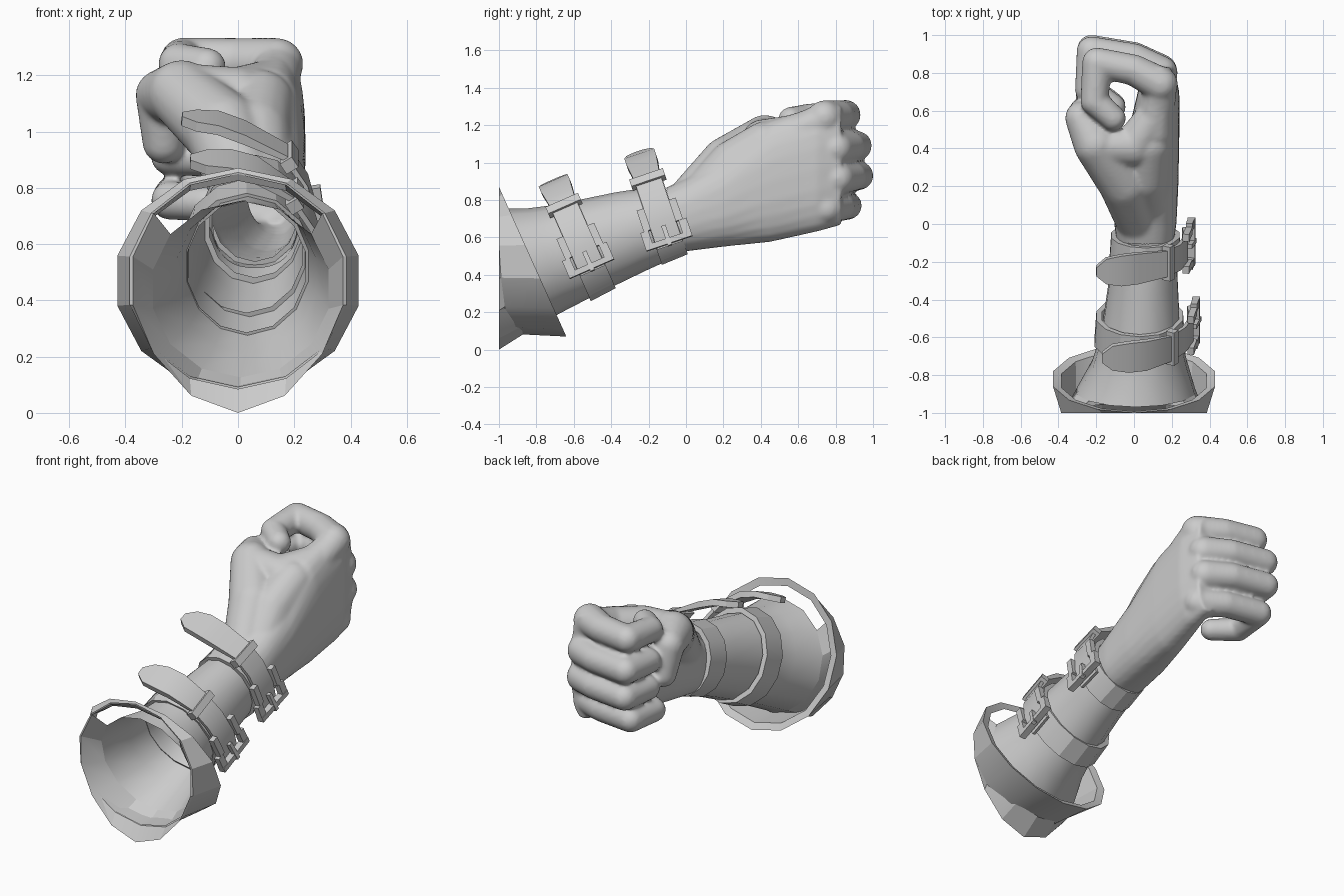
import bpy, bmesh, math
from mathutils import Vector, Matrix

if "Cube" in bpy.data.objects:
    bpy.data.objects.remove(bpy.data.objects["Cube"])

N = 14
ANG = [-math.pi / 2 + 2 * math.pi * i / N for i in range(N)]


def finish(name, bm, angle=35):
    bmesh.ops.recalc_face_normals(bm, faces=bm.faces)
    me = bpy.data.meshes.new(name)
    bm.to_mesh(me)
    bm.free()
    ob = bpy.data.objects.new(name, me)
    bpy.context.collection.objects.link(ob)
    bpy.ops.object.select_all(action='DESELECT')
    ob.select_set(True)
    bpy.context.view_layer.objects.active = ob
    if angle:
        bpy.ops.object.shade_smooth_by_angle(angle=math.radians(angle))
    return ob


def ring(c, up, hx, hh):
    """Ellipse around centre c, height axis up = (y, z)."""
    u = Vector((0, up[0], up[1])).normalized()
    return [Vector(c) + Vector((hx * math.cos(a), 0, 0)) + u * hh * math.sin(a) for a in ANG]


def loft(bm, loops, keep=lambda i: True):
    rows = [[bm.verts.new(p) for p in lp] for lp in loops]
    n = len(rows[0])
    for a, b in zip(rows, rows[1:]):
        for i in range(n):
            if keep(i):
                j = (i + 1) % n
                bm.faces.new((a[i], a[j], b[j], b[i]))
    return rows


# forearm sleeve, open at both ends
arm = [ring((.01, -.885, .44), (-.26, .97), .32, .325),
       ring((.03, -.74, .485), (-.36, .93), .255, .29),
       ring((.035, -.60, .53), (-.4, .92), .215, .265),
       ring((.05, -.30, .63), (-.36, .93), .185, .225),
       ring((.06, -.06, .70), (-.32, .95), .165, .19)]
bm = bmesh.new()
loft(bm, arm)
finish("forearm_sleeve", bm, 40)

# flared cuff: tilted rim, walls running back to the cut end
rim_out = ring((0, -.82, .47), (-.18, .40), .44, .439)
rim_in = ring((0, -.83, .465), (-.18, .40), .395, .395)
back = [Vector((.395 * math.cos(a), -1 + .05 * max(0, -math.sin(a)), .47 + .385 * math.sin(a))) for a in ANG]
bm = bmesh.new()
loft(bm, [back, rim_out, rim_in, [p * .985 + Vector((0, -.015, .007)) for p in back]])
finish("flared_cuff", bm, 25)

# turned hem with drooping lobe joining the cuff to the sleeve, open at the top
droop = [Vector((p.x * .97, -1, p.z - .085 * max(0, -math.sin(a)) ** 3)) for p, a in zip(back, ANG)]
bm = bmesh.new()
loft(bm, [back, droop, arm[0]], lambda i: math.sin(ANG[i] + math.pi / N) < .5)
finish("cuff_hem", bm, 25)

# hand: palm loft and finger capsules, fused and smoothed
bm = bmesh.new()
palm = []
for y, cx, hx, cz, hz in [(-.14, .06, .145, .68, .17), (0, .06, .165, .72, .195), (.2, .07, .165, .79, .24),
                          (.45, .10, .14, .90, .325), (.7, .13, .11, .965, .335), (.83, .13, .08, .985, .32)]:
    loop = []
    for k in range(24):
        c, s = math.cos(k * math.pi / 12), math.sin(k * math.pi / 12)
        loop.append(Vector((cx + hx * math.copysign(abs(c) ** .8, c), y, cz + hz * math.copysign(abs(s) ** .8, s))))
    palm.append(loop)
rows = loft(bm, palm)
bm.faces.new(rows[0])
bm.faces.new(rows[-1])


def limb(points):
    """Chain of tapered capsules, each the hull of two spheres."""
    for pair in zip(points, points[1:]):
        tmp = bmesh.new()
        for c, rad in pair:
            bmesh.ops.create_icosphere(tmp, subdivisions=3, radius=rad, matrix=Matrix.Translation(c))
        cos = [v.co.copy() for v in tmp.verts]
        tmp.clear()
        for c in cos:
            tmp.verts.new(c)
        bmesh.ops.convex_hull(tmp, input=list(tmp.verts))
        bmesh.ops.delete(tmp, geom=[v for v in tmp.verts if not v.link_faces], context='VERTS')
        me = bpy.data.meshes.new("capsule")
        tmp.to_mesh(me)
        tmp.free()
        bm.from_mesh(me)
        bpy.data.meshes.remove(me)


# index, middle, ring and little fingers: height, forward shift, radius
for z, dy, r in [(1.25, -.05, .087), (1.085, .01, .086), (.925, .02, .084), (.765, -.04, .082)]:
    dx = .03 if z > 1.2 else 0
    limb([((.14, .79 + dy, z - .01), r + .006), ((-.0, .865 + dy, z), r * .95), ((-.225 + dx, .905 + dy, z + .005), r * .92),
          ((-.24 + dx, .70 + dy, z - .01), r * .85), ((-.11, .61 + dy, z - .02), r * .78)])
# thumb and the web towards the index knuckle
limb([((.03, .0, .78), .12), ((-.05, .22, 1.0), .14), ((-.2, .42, 1.135), .12),
      ((-.275, .56, 1.13), .09), ((-.265, .60, .96), .075)])
limb([((-.16, .41, 1.14), .10), ((.0, .41, 1.12), .11), ((.125, .60, 1.17), .09), ((.14, .74, 1.23), .09)])
limb([((.08, .05, .78), .12), ((.06, .25, .99), .13), ((.08, .42, 1.1), .12)])
hand = finish("hand", bm, 0)
m = hand.modifiers.new("fuse", 'REMESH')
m.mode, m.voxel_size = 'VOXEL', .012
m = hand.modifiers.new("soften", 'SMOOTH')
m.factor, m.iterations = .5, 8
fused = bpy.data.meshes.new_from_object(hand.evaluated_get(bpy.context.evaluated_depsgraph_get()))
hand.modifiers.clear()
bm = bmesh.new()
bm.from_mesh(fused)
bmesh.ops.delete(bm, geom=[v for v in bm.verts if v.co.y < -.11], context='VERTS')
bm.to_mesh(hand.data)
bm.free()
hand.data.polygons.foreach_set("use_smooth", [True] * len(hand.data.polygons))


# straps
def make_strap(tag, c, axis, hx, hh, path, k):
    ax = Vector((0, axis[0], axis[1])).normalized()
    up = Vector((0, -ax.z, ax.y))

    def pt(x, u, v):
        return Vector((x, c[1], c[2])) + up * u + ax * v

    def bar(bm, p, q, v0, v1, t):
        """Box from p to q in the strap plane, v0..v1 across, t thick."""
        p, q = Vector(p), Vector(q)
        d = (q - p).normalized()
        n = Vector((d.y, -d.x)) * t / 2
        loops = [[pt(e.x + s * n.x, e.y + s * n.y, v) for s, v in ((-1, v0), (1, v0), (1, v1), (-1, v1))]
                 for e in (p, q)]
        r = loft(bm, loops)
        bm.faces.new(r[0])
        bm.faces.new(r[1])

    # band around the arm
    bm = bmesh.new()
    loft(bm, [ring(Vector(c) + ax * v, (up.y, up.z), hx + e, hh + e)
              for v, e in ((-.075, -.02), (-.075, .01), (.075, .0), (.075, -.03))])
    finish(tag + "_band", bm, 25)

    # loose tail with rounded tip
    bm = bmesh.new()
    halves = [.072] * (len(path) - 3) + [.084, .084, .07, .025]
    pts = list(path)
    pts.insert(-1, tuple(.4 * a + .6 * b for a, b in zip(path[-2], path[-1])))
    th = [.02] * (len(pts) - 4) + [.035] * 4
    loops = []
    for i, (x, u) in enumerate(pts):
        d = Vector(pts[min(i + 1, len(pts) - 1)]) - Vector(pts[max(i - 1, 0)])
        n = Vector((d.y, -d.x)).normalized() * th[i] / 2
        w = halves[i]
        loops.append([pt(x + s * n.x, u + s * n.y, v) for s, v in ((-1, -w), (1, -w), (1, w), (-1, w))])
    r = loft(bm, loops)
    bm.faces.new(r[0])
    bm.faces.new(r[-1])
    finish(tag + "_tail", bm, 25)

    # buckle frame, prong and keeper loop
    bm = bmesh.new()
    lo, hi = (k + .02, -.13), (k - .01, .09)
    for s in (-1, 1):
        a, b = sorted((s * .085, s * .13))
        bar(bm, lo, (k + .007, -.03), a, b, .035)
        a, b = sorted((s * .07, s * .11))
        bar(bm, (k + .007, -.03), hi, a, b, .035)
    bar(bm, lo, (k + .017, -.10), -.13, .13, .04)
    bar(bm, (k + .035, -.14), (k + .01, -.03), -.012, .012, .025)
    finish(tag + "_buckle", bm, 25)
    bm = bmesh.new()
    p, q = Vector(path[3]), Vector(path[2])
    bar(bm, p, p + (q - p).normalized() * .045, -.095, .095, .05)
    finish(tag + "_keeper", bm, 25)


make_strap("wrist_strap", (.06, -.13, .69), (.95, .32), .185, .215,
           [(.265, -.14), (.275, 0), (.24, .14), (.17, .25), (.02, .325), (-.07, .36), (-.20, .375)], .285)
make_strap("forearm_strap", (.03, -.555, .55), (.91, .40), .235, .275,
           [(.29, -.14), (.305, 0), (.265, .14), (.19, .26), (.06, .345), (-.03, .37), (-.17, .375)], .31)
